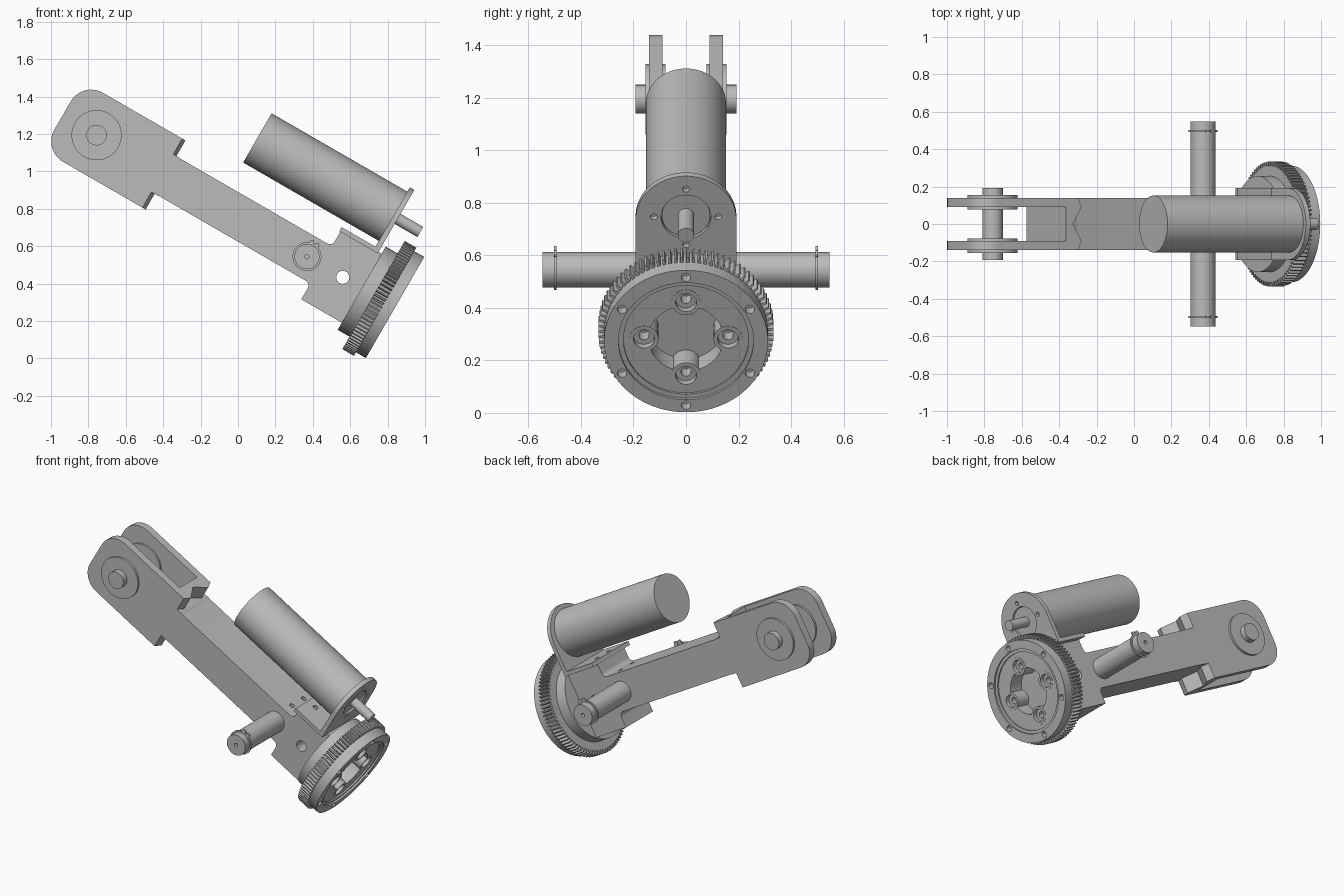
import bpy, bmesh
from math import cos, sin, pi, radians, tan, acos
from mathutils import Vector

cube = bpy.data.objects.get("Cube")
if cube:
    bpy.data.objects.remove(cube, do_unlink=True)

grey = bpy.data.materials.new("plain grey")
grey.use_nodes = True
grey.diffuse_color = (0.5, 0.5, 0.5, 1)
grey.node_tree.nodes["Principled BSDF"].inputs["Base Color"].default_value = (0.5, 0.5, 0.5, 1)

TILT = radians(30)   # the whole assembly slopes down to the right
MID = 0.656          # height of the arm centreline in the tilted frame
MOTOR = 1.073        # height of the motor axis in the tilted frame
parts = []


def prism(name, outline, axis, a, b):
    """Extrude a 2D outline from a to b along the tilted frame's axis."""
    place = {"x": lambda p, t: (t, p[0], p[1]),
             "y": lambda p, t: (p[0], t, p[1]),
             "z": lambda p, t: (p[0], p[1], t)}[axis]
    bm = bmesh.new()
    low = [bm.verts.new(place(p, a)) for p in outline]
    high = [bm.verts.new(place(p, b)) for p in outline]
    n = len(outline)
    bm.faces.new(low)
    bm.faces.new(high)
    for i in range(n):
        j = (i + 1) % n
        bm.faces.new((low[i], low[j], high[j], high[i]))
    bmesh.ops.recalc_face_normals(bm, faces=bm.faces)
    mesh = bpy.data.meshes.new(name)
    bm.to_mesh(mesh)
    bm.free()
    mesh.materials.append(grey)
    ob = bpy.data.objects.new(name, mesh)
    ob.rotation_euler = (0, TILT, 0)
    bpy.context.collection.objects.link(ob)
    parts.append(ob)
    return ob


def circle(cx, cy, r, n=48, start=0.0, turn=2 * pi):
    return [(cx + r * cos(start + turn * i / n), cy + r * sin(start + turn * i / n))
            for i in range(n)]


def box(x0, x1, y0, y1):
    return [(x0, y0), (x1, y0), (x1, y1), (x0, y1)]


def rounded(corners, steps=8):
    """Round each (x, y, radius) corner of an outline."""
    out = []
    for i, (x, y, r) in enumerate(corners):
        p = Vector((x, y))
        if not r:
            out.append((x, y))
            continue
        d1 = (Vector(corners[i - 1][:2]) - p).normalized()
        d2 = (Vector(corners[(i + 1) % len(corners)][:2]) - p).normalized()
        half = acos(d1.dot(d2)) / 2
        centre = p + (d1 + d2).normalized() * r / sin(half)
        s, e = p + d1 * r / tan(half) - centre, p + d2 * r / tan(half) - centre
        out += [tuple(centre + s.lerp(e, k / steps).normalized() * r) for k in range(steps + 1)]
    return out


def cut(target, *cutters):
    bpy.context.view_layer.objects.active = target
    for c in cutters:
        c.hide_render = True
        mod = target.modifiers.new("cut", "BOOLEAN")
        mod.operation = "DIFFERENCE"
        mod.solver = "EXACT"
        mod.object = c
        bpy.ops.object.modifier_apply(modifier=mod.name)
        parts.remove(c)
        bpy.data.objects.remove(c, do_unlink=True)


# Arm: clevis head, slim beam and hub block in one profile
half = [(-1.462, 0.213, 0.125), (-0.826, 0.213, 0), (-0.826, 0.115, 0.03),
        (0.135, 0.115, 0.03), (0.135, 0.213, 0), (0.4, 0.213, 0)]
profile = [(x, MID + h, r) for x, h, r in half] + [(x, MID - h, r) for x, h, r in reversed(half)]
arm = prism("arm", rounded(profile), "y", -0.14, 0.14)
vee = [(-0.85, -0.15), (-0.826, -0.09), (-0.88, 0), (-0.826, 0.09), (-0.85, 0.15),
       (-0.7, 0.15), (-0.7, -0.15)]
cut(arm,
    prism("slot_cutter", box(-1.6, -0.92, -0.09, 0.09), "z", 0.3, 1.0),
    prism("vee_cutter", vee, "z", MID + 0.117, 1.0),
    prism("vee_cutter", vee, "z", 0.3, MID - 0.117),
    prism("side_hole_cutter", circle(0.268, MID, 0.035, 24), "y", -0.2, 0.2),
    *[prism("top_hole_cutter", circle(0.06, y, 0.016, 16), "z", 0.7, 0.9) for y in (-0.06, 0.06)])

# Clevis pin with washers on both sides of each prong
PIN = -1.252
prism("clevis_pin", circle(PIN, MID, 0.055), "y", -0.192, 0.192)
for s, side in ((1, "left"), (-1, "right")):
    prism(side + "_outer_washer", circle(PIN, MID, 0.134), "y", s * 0.138, s * 0.154)
    prism(side + "_inner_washer", circle(PIN, MID, 0.134), "y", s * 0.078, s * 0.092)

# Cross shaft with centre-drilled ends and retaining clips
SHAFT = 0.047
shaft = prism("cross_shaft", circle(SHAFT, MID, 0.067), "y", -0.547, 0.547)
cut(shaft, *[prism("centre_cutter", circle(SHAFT, MID, 0.012, 16), "y", s * 0.5, s * 0.6)
             for s in (1, -1)])
for s, side in ((1, "left"), (-1, "right")):
    prism(side + "_clip", circle(SHAFT, MID, 0.077), "y", s * 0.493, s * 0.503)
    for e in (-0.016, 0.016):
        prism(side + "_clip_ear", circle(SHAFT + e, MID + 0.08, 0.013, 16), "y", s * 0.493, s * 0.503)

# Motor bracket: base flange and round-topped upright plate
base = prism("bracket_base", box(0.129, 0.366, -0.192, 0.192), "z", 0.86, 0.885)
cut(base, *[prism("base_hole_cutter", circle(0.19, y, 0.016, 16), "z", 0.8, 0.95)
            for y in (-0.06, 0.06)])
arch = circle(0, 1.06, 0.192, 32, 0, pi) + [(-0.192, 1.06), (-0.192, 0.862), (0.192, 0.862)]
plate = prism("bracket_plate", arch, "x", 0.338, 0.366)
cut(plate, prism("bore_cutter", circle(0, MOTOR, 0.095), "x", 0.3, 0.4),
    *[prism("screw_cutter", circle(0.122 * cos(a), MOTOR + 0.122 * sin(a), 0.013, 16), "x", 0.3, 0.4)
      for a in (0, pi / 2, pi, 3 * pi / 2)])

# Motor body and output shaft
prism("motor_body", circle(0, MOTOR, 0.152, 64), "x", -0.5, 0.34)
prism("motor_boss", circle(0, MOTOR, 0.092), "x", 0.33, 0.356)
prism("motor_shaft", circle(0, MOTOR, 0.031, 32), "x", 0.33, 0.506)

# Ring gear, its backing disc and the front flange
prism("backing_disc", circle(0, MID, 0.257, 64), "x", 0.385, 0.46)
TEETH = 88
teeth = []
for i in range(TEETH):
    for step, r in ((0, 0.311), (0.42, 0.311), (0.56, 0.334), (0.86, 0.334)):
        a = 2 * pi * (i + step) / TEETH
        teeth.append((r * cos(a), MID + r * sin(a)))
gear = prism("ring_gear", teeth, "x", 0.458, 0.53)
flange = prism("front_flange", circle(0, MID, 0.312, 96), "x", 0.528, 0.591)
bolts = [(0.16 * cos(k * pi / 2), MID + 0.16 * sin(k * pi / 2)) for k in range(4)]
cut(flange,
    prism("step_cutter", circle(0, MID, 0.257, 64), "x", 0.58, 0.7),
    prism("recess_cutter", circle(0, MID, 0.238, 64), "x", 0.571, 0.7),
    *[prism("rim_hole_cutter", circle(0.281 * sin(k * pi / 3), MID + 0.281 * cos(k * pi / 3), 0.018, 20),
            "x", 0.55, 0.7) for k in range(6)])
for target in (flange, gear):
    cut(target, prism("pocket_cutter", circle(0, MID, 0.143), "x", 0.475, 0.7),
        *[prism("bolt_cutter", circle(y, z, 0.05, 32), "x", 0.475, 0.7) for y, z in bolts])

# Four counterbored screw bosses inside the flange
for y, z in bolts:
    boss = prism("screw_boss", circle(y, z, 0.055, 32), "x", 0.47, 0.573)
    cut(boss, prism("counterbore_cutter", circle(y, z, 0.04, 32), "x", 0.545, 0.7),
        prism("bolt_hole_cutter", circle(y, z, 0.02, 20), "x", 0.49, 0.7))

# Smooth round surfaces while keeping edges crisp
bpy.ops.object.select_all(action="DESELECT")
for ob in parts:
    ob.select_set(True)
bpy.context.view_layer.objects.active = arm
bpy.ops.object.shade_smooth_by_angle(angle=radians(25))
